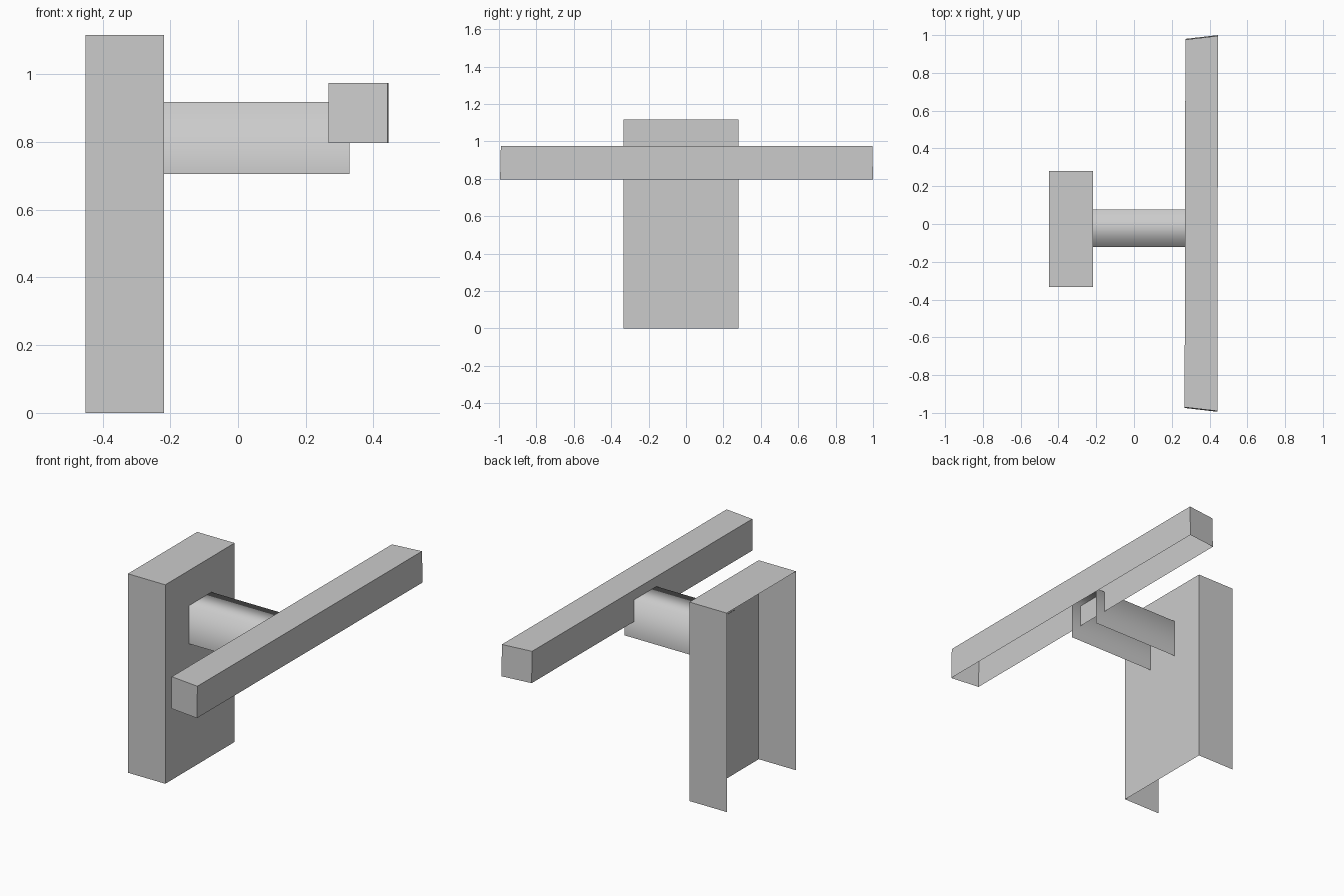
import bpy
import bmesh
from mathutils import Vector

default = bpy.data.objects.get("Cube")
if default:
    bpy.data.objects.remove(default, do_unlink=True)

grey = bpy.data.materials.new("plain_grey")
grey.use_nodes = True
colour = (0.6, 0.6, 0.6, 1)
grey.diffuse_color = colour
grey.node_tree.nodes["Principled BSDF"].inputs["Base Color"].default_value = colour


def shell(name, low, high, open_sides, smooth=False, adjust=None):
    """A box between two corners, with the faces towards open_sides left out."""
    low, high = Vector(low), Vector(high)
    bm = bmesh.new()
    bmesh.ops.create_cube(bm, size=1)
    bm.normal_update()
    missing = [f for f in bm.faces
               if any(f.normal.dot(Vector(d)) > 0.9 for d in open_sides)]
    bmesh.ops.delete(bm, geom=missing, context="FACES")
    for v in bm.verts:
        unit = v.co.copy()
        v.co = [low[i] + (unit[i] + 0.5) * (high[i] - low[i]) for i in range(3)]
        if adjust:
            adjust(v.co, unit)
    for f in bm.faces:
        f.smooth = smooth
    mesh = bpy.data.meshes.new(name)
    bm.to_mesh(mesh)
    bm.free()
    mesh.materials.append(grey)
    obj = bpy.data.objects.new(name, mesh)
    bpy.context.collection.objects.link(obj)
    return obj


LEFT, RIGHT, DOWN = (1, 0, 0), (-1, 0, 0), (0, 0, -1)


def skew_ends(co, unit):
    """Slant the bar's ends and turn it very slightly."""
    if unit.x < 0:
        co.y -= 0.02 * (1 if unit.y > 0 else -1)
    co.x += 0.004 * unit.y
    co.y -= 0.008 * unit.y * (unit.z + 0.5)


# Upright mounting plate, hollow from behind and below
shell("mounting_plate", (-0.45, -0.333, 0), (-0.218, 0.281, 1.116), [RIGHT, DOWN])

# Arm: a softly shaded channel, open at both ends and below
shell("support_arm", (-0.219, -0.123, 0.705), (0.33, 0.076, 0.919),
      [LEFT, RIGHT, DOWN], smooth=True)

# Long handle bar, open below
shell("handle_bar", (0.27, -0.994, 0.797), (0.443, 1.0, 0.974), [DOWN], adjust=skew_ends)
